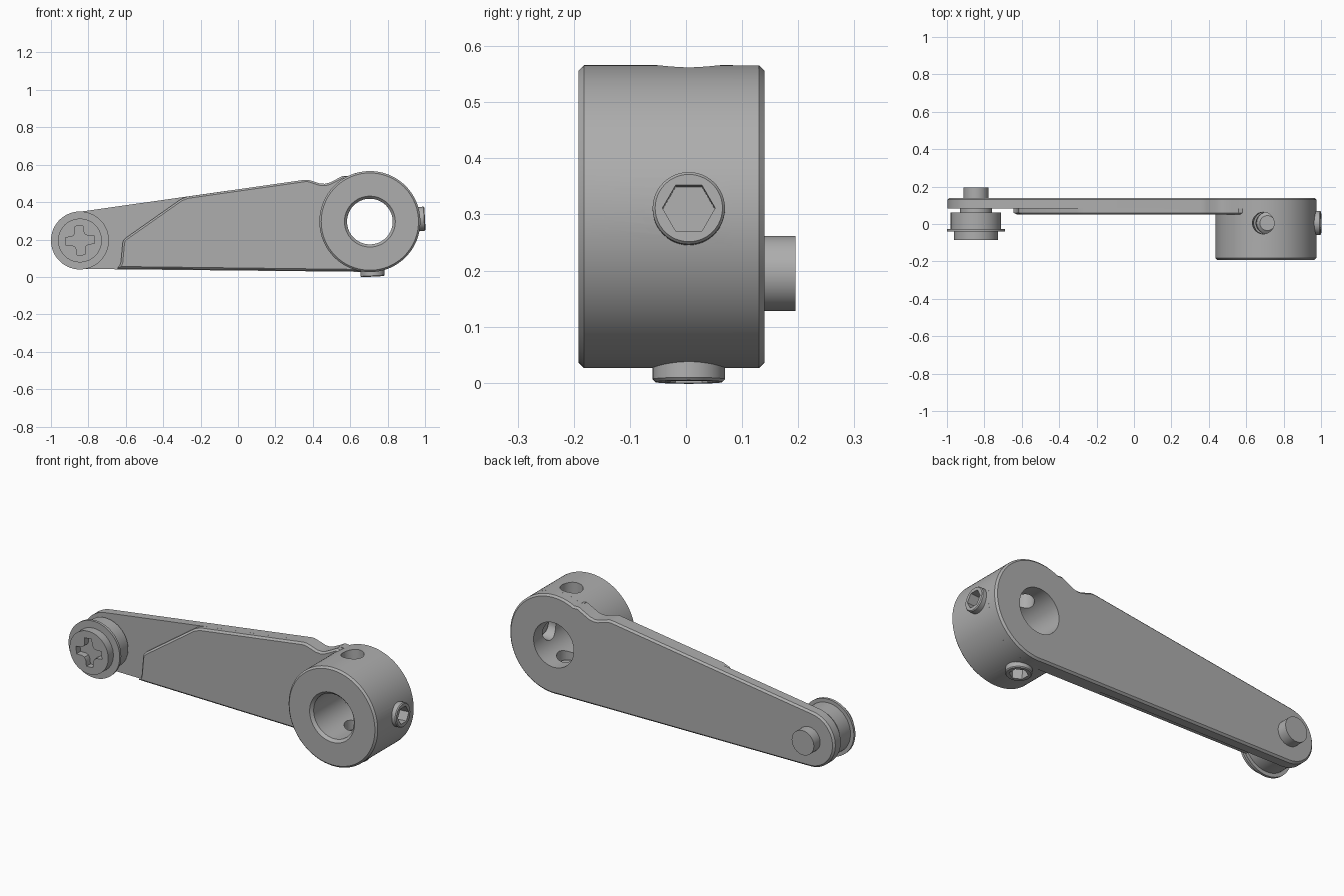
import bpy, bmesh
from math import sin, cos, pi, radians, atan2
from mathutils import Matrix, Vector

if "Cube" in bpy.data.objects:
    bpy.data.objects.remove(bpy.data.objects["Cube"])

GREY = (0.42, 0.42, 0.42, 1)
metal = bpy.data.materials.new("grey metal")
metal.use_nodes = True
metal.diffuse_color = GREY
metal.node_tree.nodes["Principled BSDF"].inputs["Base Color"].default_value = GREY

HUB = Vector((0.705, 0, 0.296))
HUB_R = 0.27
PIN = Vector((-0.845, 0, 0.195))
PIN_R = 0.152
SCREW_Y = 0.005
TILT = radians(3)


def make(name, bm):
    bmesh.ops.recalc_face_normals(bm, faces=bm.faces)
    mesh = bpy.data.meshes.new(name)
    bm.to_mesh(mesh)
    bm.free()
    mesh.materials.append(metal)
    ob = bpy.data.objects.new(name, mesh)
    bpy.context.collection.objects.link(ob)
    return ob


def activate(ob):
    bpy.ops.object.select_all(action='DESELECT')
    ob.select_set(True)
    bpy.context.view_layer.objects.active = ob


def lathe(name, profile, centre, steps=72, closed=False):
    """Turn (radius, y) points around the y axis; radius 0 closes an end."""
    bm = bmesh.new()
    verts = [bm.verts.new((r, y, 0)) for r, y in profile]
    pairs = list(zip(verts, verts[1:]))
    if closed:
        pairs.append((verts[-1], verts[0]))
    edges = [bm.edges.new(p) for p in pairs]
    bmesh.ops.spin(bm, geom=verts + edges, axis=(0, 1, 0), cent=(0, 0, 0),
                   angle=2 * pi, steps=steps)
    bmesh.ops.remove_doubles(bm, verts=bm.verts, dist=1e-5)
    bmesh.ops.translate(bm, verts=bm.verts, vec=centre)
    return make(name, bm)


def prism(name, outline, front, back, bevel_at=None, bevel=0.01):
    """Extrude an (x, z) outline along y and chamfer the rim at one end."""
    bm = bmesh.new()
    face = bm.faces.new([bm.verts.new((x, front, z)) for x, z in outline])
    new = bmesh.ops.extrude_face_region(bm, geom=[face], use_keep_orig=True)
    moved = [v for v in new["geom"] if isinstance(v, bmesh.types.BMVert)]
    bmesh.ops.translate(bm, verts=moved, vec=(0, back - front, 0))
    bmesh.ops.recalc_face_normals(bm, faces=bm.faces)
    if bevel_at is not None:
        rim = [e for e in bm.edges if all(abs(v.co.y - bevel_at) < 1e-5 for v in e.verts)]
        bmesh.ops.bevel(bm, geom=rim, offset=bevel, segments=1, affect='EDGES')
    return make(name, bm)


def cut(ob, cutter):
    mod = ob.modifiers.new("cut", 'BOOLEAN')
    mod.operation = 'DIFFERENCE'
    mod.solver = 'EXACT'
    mod.object = cutter
    activate(ob)
    bpy.ops.object.modifier_apply(modifier=mod.name)
    bpy.data.objects.remove(cutter)


def arc(centre, radius, start, end, count):
    angles = [radians(start + (end - start) * i / count) for i in range(count + 1)]
    return [(centre.x + radius * cos(a), centre.z + radius * sin(a)) for a in angles]


def radial(name, profile, angle, steps=48):
    """Turned part whose axis points out from the hub centre at an angle."""
    ob = lathe(name, profile, (0, 0, 0), steps)
    ob.data.transform(Matrix.Translation(HUB + Vector((0, SCREW_Y, 0)))
                      @ Matrix.Rotation(-angle, 4, 'Y') @ Matrix.Rotation(-pi / 2, 4, 'Z'))
    return ob


# Notch where the arm's top edge meets the hub
neck = [(0.559, 0.54), (0.525, 0.522), (0.489, 0.504), (0.465, 0.498),
        (0.44, 0.499), (0.393, 0.514), (0.375, 0.519), (0.355, 0.519)]

# Arm plate, with the hub's rear rim in its outline
outline = (arc(HUB, HUB_R, -95, 116, 44) + neck
           + arc(PIN, PIN_R, 98, 269, 32))
arm = prism("arm_plate", outline, 0.083, 0.14, 0.14)
bore = [(0, 0.3), (0.122, 0.3), (0.122, -0.3), (0, -0.3)]
cut(arm, lathe("bore_cutter", bore, HUB))

# Raised front layer of the arm, ending inside the hub
raised = ([(0.67, 0.03), (0.55, 0.2), (0.54, 0.4), (0.6, 0.53)] + neck
          + [(-0.27, 0.43), (-0.305, 0.416), (-0.598, 0.21), (-0.612, 0.197),
             (-0.617, 0.18), (-0.626, 0.08), (-0.632, 0.062), (-0.645, 0.046)])
prism("arm_raised_layer", raised, 0.05, 0.09, 0.05)

# Hub with chamfered bore
hub = lathe("hub", [(0.122, 0.084), (0.122, -0.177), (0.136, -0.192), (0.26, -0.192),
                    (HUB_R, -0.182), (HUB_R, 0.084)], HUB, 96, closed=True)

# Cross drilling through the hub and one side drilling
for angle, depth in ((pi / 2 + TILT, -0.4), (TILT, 0.05)):
    drill = [(0, 0.4), (0.058, 0.4), (0.058, depth), (0, depth)]
    cut(hub, radial("drill", drill, angle))

# Set screws with hexagon sockets, below and on the side
for name, angle in (("side_set_screw", TILT), ("bottom_set_screw", TILT - pi / 2)):
    screw = radial(name, [(0, 0.155), (0.04, 0.155), (0.0645, 0.175), (0.0645, 0.29),
                          (0.06, 0.295), (0, 0.295)], angle)
    cut(screw, radial("socket", [(0, 0.4), (0.047, 0.4), (0.047, 0.235), (0, 0.235)],
                      angle, 6))

# Roller pin, collar, roller and flange
lathe("pin", [(0, 0.195), (0.067, 0.195), (0.067, 0.05), (0, 0.05)], PIN)
lathe("collar", [(0, 0.085), (0.086, 0.085), (0.086, 0.05), (0, 0.05)], PIN)
lathe("roller", [(0, 0.062), (0.135, 0.062), (0.135, -0.03), (0, -0.03)], PIN)
lathe("flange", [(0, -0.026), (0.155, -0.026), (0.155, -0.04), (0, -0.04)], PIN)

# Screw head with a cross recess
head = lathe("screw_head", [(0, -0.035), (0.117, -0.035), (0.117, -0.085),
                            (0, -0.085)], PIN)
cross = []
for k in range(4):
    for r, a in ((0.08, -15), (0.08, 15), (0.05, 27), (0.042, 45), (0.05, 63)):
        t = radians(a + 90 * k + 4)
        cross.append((PIN.x + r * cos(t), PIN.z + r * sin(t)))
cut(head, prism("cross_cutter", cross, -0.12, -0.05))

# Smooth round walls, crisp edges
for ob in list(bpy.context.collection.objects):
    if ob.type == 'MESH' and ob.data.materials and ob.data.materials[0] == metal:
        activate(ob)
        bpy.ops.object.shade_smooth_by_angle(angle=radians(25))
